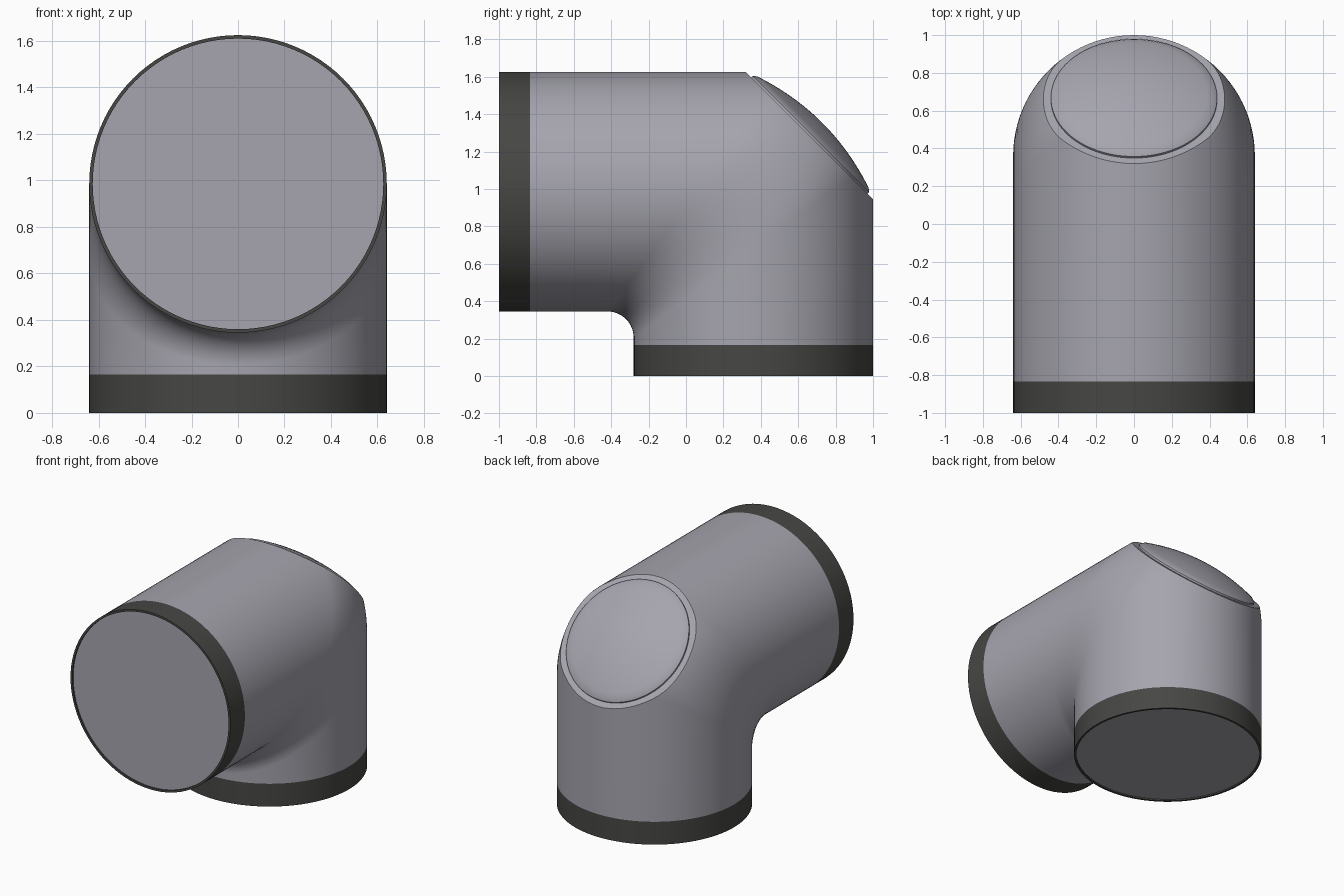
import bpy, bmesh
from math import sin, cos, pi, radians
from mathutils import Matrix, Vector

cube = bpy.data.objects.get("Cube")
if cube:
    bpy.data.objects.remove(cube)

RADIUS = 0.64        # pipe radius
AXIS_Y, AXIS_Z = 0.36, 0.985   # where the two pipe axes meet
BAND = 0.165         # width of the dark end bands
SIDES = 96


def material(name, color):
    m = bpy.data.materials.new(name)
    m.use_nodes = True
    m.diffuse_color = color
    m.node_tree.nodes["Principled BSDF"].inputs["Base Color"].default_value = color
    return m


grey = material("pipe grey", (0.38, 0.375, 0.425, 1))
dark = material("band dark grey", (0.062, 0.062, 0.058, 1))


def finish(name, bm, mats):
    bmesh.ops.recalc_face_normals(bm, faces=bm.faces)
    mesh = bpy.data.meshes.new(name)
    bm.to_mesh(mesh)
    bm.free()
    for m in mats:
        mesh.materials.append(m)
    mesh.shade_smooth()
    mesh.set_sharp_from_angle(angle=radians(25))
    obj = bpy.data.objects.new(name, mesh)
    bpy.context.collection.objects.link(obj)
    return obj


def lathe(profile, matrix):
    """Turn (radius, height) points round the local z axis."""
    bm = bmesh.new()
    verts = [bm.verts.new((r, 0, h)) for r, h in profile]
    edges = [bm.edges.new(pair) for pair in zip(verts, verts[1:])]
    bmesh.ops.spin(bm, geom=verts + edges, cent=(0, 0, 0), axis=(0, 0, 1),
                   angle=2 * pi, steps=SIDES, use_duplicate=False)
    bmesh.ops.remove_doubles(bm, verts=bm.verts, dist=1e-5)
    bm.transform(matrix)
    return bm


# Elbow body: each line along the pipe is an L with its own bend radius
bm = bmesh.new()
rows = []
for i in range(SIDES):
    a = 2 * pi * i / SIDES
    x, u = RADIUS * cos(a), RADIUS * sin(a)
    bend = 0.14 + 0.264 * (u + RADIUS)
    cy, cz = AXIS_Y + u - bend, AXIS_Z + u - bend
    path = [(BAND - 1, AXIS_Z + u)]
    for k in range(25):
        t = pi / 2 * (1 - k / 24)
        path.append((cy + bend * cos(t), cz + bend * sin(t)))
    path.append((AXIS_Y + u, BAND))
    rows.append([bm.verts.new((x, y, z)) for y, z in path])
for i, row in enumerate(rows):
    after = rows[(i + 1) % SIDES]
    for k in range(len(row) - 1):
        bm.faces.new((row[k], row[k + 1], after[k + 1], after[k]))

# Slice off the outer corner and close it with a flat face
cap_centre = Vector((0, 0.66, 1.285))
cut = bmesh.ops.bisect_plane(bm, geom=bm.verts[:] + bm.edges[:] + bm.faces[:],
                             plane_co=cap_centre, plane_no=(0, 1, 1),
                             clear_outer=True)
rim = [e for e in cut["geom_cut"] if isinstance(e, bmesh.types.BMEdge)]
bmesh.ops.contextual_create(bm, geom=rim)
finish("elbow_body", bm, [grey])

# End bands, each with a slightly recessed closing disc
band_profile = [(RADIUS, BAND), (RADIUS, 0), (0.625, 0), (0.625, 0.01), (0, 0.01)]
ends = {
    "bottom_band": Matrix.Translation((0, AXIS_Y, 0)),
    "front_band": Matrix.Translation((0, -1, AXIS_Z)) @ Matrix.Rotation(-pi / 2, 4, "X"),
}
for name, matrix in ends.items():
    bm = lathe(band_profile, matrix)
    for f in bm.faces:
        f.material_index = 1 if len(f.verts) == 3 else 0
    finish(name, bm, [dark, grey])

# Domed access cap on the sliced corner
edge_r, edge_h, top_h = 0.42, 0.027, 0.097
dome = [(edge_r * (1 - k / 12), top_h - (top_h - edge_h) * (1 - k / 12) ** 2)
        for k in range(13)]
bm = lathe([(0.44, -0.01), (0.44, 0.012)] + dome,
           Matrix.Translation(cap_centre) @ Matrix.Rotation(-pi / 4, 4, "X"))
finish("domed_cap", bm, [grey])
